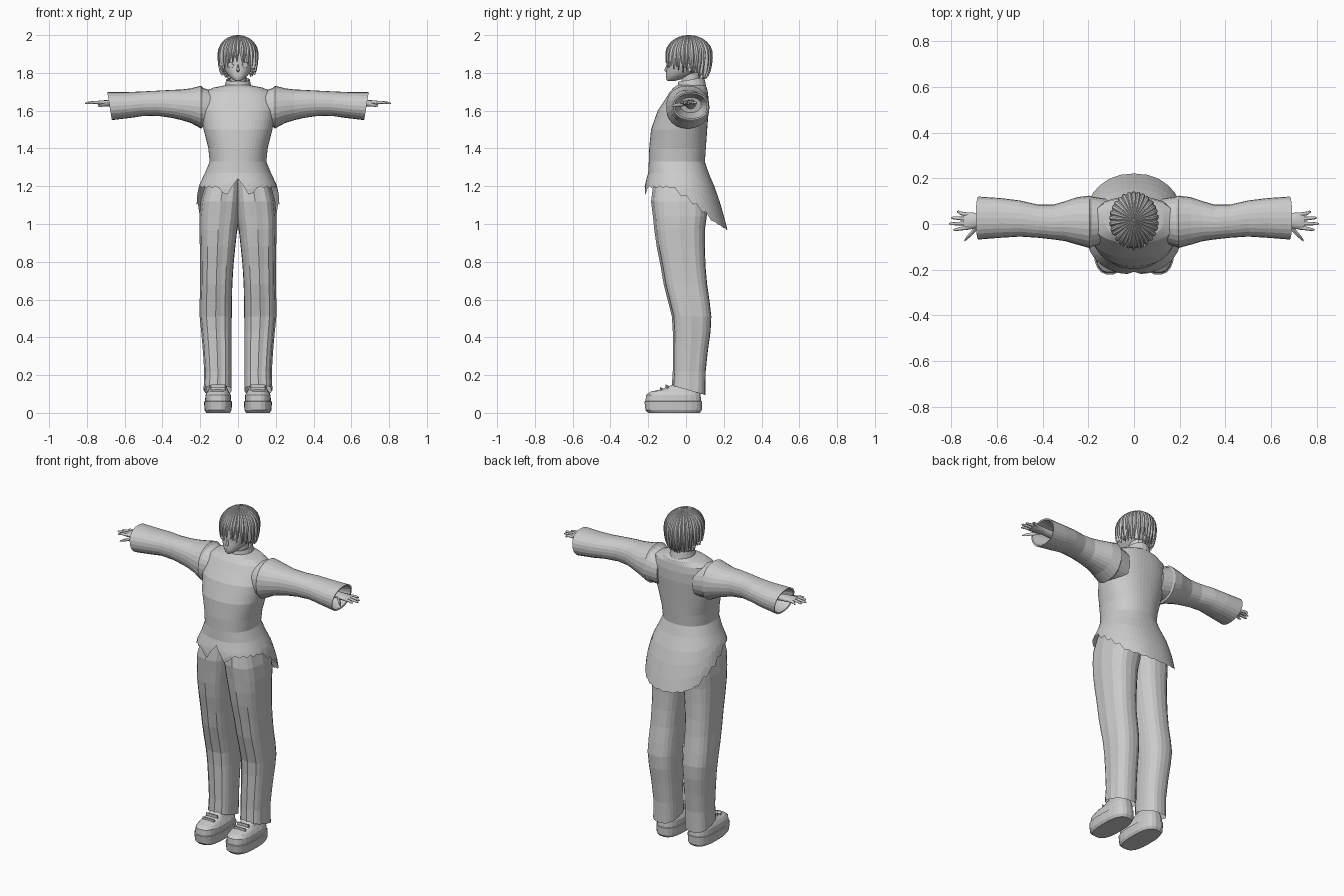
import bpy, bmesh, math, random
from mathutils import Vector

if "Cube" in bpy.data.objects:
    bpy.data.objects.remove(bpy.data.objects["Cube"])
random.seed(4)
TAU = math.tau

grey = bpy.data.materials.new("light_grey")
grey.diffuse_color = (0.6, 0.6, 0.6, 1)
grey.use_nodes = True
grey.node_tree.nodes["Principled BSDF"].inputs["Base Color"].default_value = grey.diffuse_color


def finish(name, bm, smooth=None):
    bmesh.ops.recalc_face_normals(bm, faces=bm.faces)
    me = bpy.data.meshes.new(name)
    bm.to_mesh(me)
    bm.free()
    ob = bpy.data.objects.new(name, me)
    bpy.context.collection.objects.link(ob)
    me.materials.append(grey)
    if smooth:
        bpy.ops.object.select_all(action='DESELECT')
        ob.select_set(True)
        bpy.context.view_layer.objects.active = ob
        bpy.ops.object.shade_smooth_by_angle(angle=math.radians(smooth))
    return ob


def loft(name, rings, caps=(True, True), smooth=None):
    bm = bmesh.new()
    rows = [[bm.verts.new(p) for p in r] for r in rings]
    n = len(rows[0])
    for a, b in zip(rows, rows[1:]):
        for i in range(n):
            j = (i + 1) % n
            bm.faces.new((a[i], a[j], b[j], b[i]))
    if caps[0]:
        bm.faces.new(rows[0])
    if caps[1]:
        bm.faces.new(rows[-1])
    return finish(name, bm, smooth)


def unit(a, p):
    """Point on a superellipse of exponent p."""
    c, s = math.cos(a), math.sin(a)
    return (math.copysign(abs(c) ** (2 / p), c), math.copysign(abs(s) ** (2 / p), s))


def section(x0, x1, y0, y1, z, n=24, p=2.3, tilt=0.0):
    """Horizontal section in a box; tilt raises it towards the front."""
    pts = []
    for i in range(n):
        u, v = unit(TAU * i / n, p)
        y = (y0 + y1) / 2 + v * (y1 - y0) / 2
        pts.append(((x0 + x1) / 2 + u * (x1 - x0) / 2, y, z - tilt * v))
    return pts


def table(rows, z):
    """Linear interpolation in rows sorted by falling first value."""
    for a, b in zip(rows, rows[1:]):
        if z >= b[0]:
            t = min(1, max(0, (a[0] - z) / (a[0] - b[0])))
            return [p + (q - p) * t for p, q in zip(a[1:], b[1:])]
    return rows[-1][1:]


# Coat: height, half width, front y, back y
COAT = [(1.735, .065, -.045, .10), (1.722, .13, -.065, .11), (1.70, .18, -.085, .115),
        (1.66, .195, -.11, .12), (1.60, .20, -.15, .12), (1.50, .182, -.185, .112),
        (1.40, .157, -.195, .105), (1.33, .15, -.197, .10), (1.27, .175, -.20, .12),
        (1.20, .208, -.22, .15), (1.10, .225, -.22, .185), (.95, .225, -.22, .225)]


def hem(i, n):
    """Jagged hem: short at the front, long rounded tail at the back."""
    d = abs((i - n / 4 + n / 2) % n - n / 2) / (n / 2) * 180
    jag = .018 * (i % 2)
    if d < 55:
        return .965 + .06 * (d / 55) ** 2 + jag * .4
    if d < 100:
        return 1.03 + .15 * (d - 55) / 45 + jag * 1.4
    if d > 176:
        return 1.24
    return 1.19 - (.035 if 160 < d < 168 else 0) + jag * .6


N = 56
hems = [hem(i, N) for i in range(N)]
coat_rows = []
levels = [1.735, 1.722, 1.70, 1.66, 1.60, 1.55, 1.50, 1.45, 1.40, 1.36, 1.33, 1.30, 1.27]
for z in levels + [.25, .5, .75, 1.0]:
    ring = []
    for i in range(N):
        zz = z if z > 1.1 else 1.27 + (hems[i] - 1.27) * z
        w, f, b = table(COAT, zz)
        u, v = unit(TAU * i / N, 2.25)
        ring.append((w * u, (f + b) / 2 + v * (b - f) / 2, zz))
    coat_rows.append(ring)
loft("coat", coat_rows, (True, False))

# Collar band and neck
loft("collar", [section(-r, r, .028 - r * 1.1, .028 + r * 1.1, z, 20, 2, -.012) for z, r in
                ((1.715, .072), (1.745, .066), (1.765, .062), (1.765, .056), (1.73, .056))])
loft("neck", [section(-.045, .045, -.025, .075, z, 16, 2) for z in (1.70, 1.83)], smooth=40)

# Sleeves: x, top z, bottom z, front y, back y; the last rows fold inside the cuff
SLEEVE = [(.12, 1.70, 1.51, -.08, .11), (.185, 1.72, 1.515, -.10, .12), (.195, 1.732, 1.505, -.105, .124),
          (.25, 1.718, 1.535, -.09, .117), (.30, 1.712, 1.55, -.075, .10), (.35, 1.71, 1.562, -.068, .085),
          (.42, 1.706, 1.572, -.06, .085), (.50, 1.702, 1.572, -.055, .103), (.58, 1.698, 1.562, -.06, .113),
          (.68, 1.698, 1.55, -.068, .12), (.678, 1.69, 1.558, -.06, .112), (.56, 1.67, 1.59, -.03, .08)]
# Legs: height, inner x, outer x, front y, back y
LEG = [(1.24, -.02, .165, -.17, .10), (1.12, -.015, .197, -.185, .115), (1.04, -.008, .205, -.175, .11),
       (.97, .004, .205, -.168, .10), (.88, .014, .202, -.155, .10), (.78, .024, .20, -.135, .103),
       (.68, .03, .20, -.118, .112), (.59, .032, .203, -.095, .125), (.51, .033, .203, -.075, .134),
       (.43, .034, .195, -.07, .13), (.33, .034, .186, -.07, .116), (.22, .034, .179, -.07, .104),
       (.12, .034, .182, -.075, .102)]
# Shoe: height, inner x, outer x, toe y, heel y
SHOE = [(0, .042, .168, -.20, .075), (.015, .034, .177, -.216, .085), (.06, .031, .18, -.221, .086),
        (.062, .036, .175, -.216, .082), (.095, .038, .172, -.212, .078), (.112, .048, .163, -.19, .075),
        (.125, .055, .155, -.13, .07), (.15, .062, .148, -.07, .065), (.19, .066, .144, -.05, .06)]


def tube(path, n=8):
    """Rings across x for (x, y, z, ry, rz)."""
    return [[(x, y + ry * math.cos(TAU * i / n), z + rz * math.sin(TAU * i / n)) for i in range(n)]
            for x, y, z, ry, rz in path]


for side, s in (("right", -1), ("left", 1)):
    def flip(rings):
        return [[(s * x, y, z) for x, y, z in r] for r in rings]

    rings = []
    for x, zt, zb, f, b in SLEEVE:
        ring = []
        for i in range(24):
            u, v = unit(TAU * i / 24, 2.2)
            slant = .012 * v if x > .5 else 0
            ring.append((x + slant, (f + b) / 2 + u * (b - f) / 2, (zt + zb) / 2 + v * (zt - zb) / 2))
        rings.append(ring)
    loft(side + "_sleeve", flip(rings))

    # Trouser leg with a pressed crease in front and along the outside
    rings = []
    for k, (z, a, b, f, r) in enumerate(LEG):
        ring = section(a, b, f, r, z, 24, 2.5, .025 if k == len(LEG) - 1 else 0)
        for i, dx, dy in ((17, .004, .006), (19, -.004, .006), (1, -.004, 0), (23, -.004, 0)):
            x, y, zz = ring[i]
            ring[i] = (x + dx, y + dy, zz)
        rings.append(ring)
    loft(side + "_trouser_leg", flip(rings), (True, False))

    loft(side + "_shoe", flip([section(a, b, f, r, z, 22, 2.7) for z, a, b, f, r in SHOE]))
    # Crossed laces
    for k, y in enumerate((-.13, -.10)):
        z = .127 + k * .014
        loft(side + "_lace", flip([section(.065, .145, y - .008, y + .008, z + d, 12, 4, .004)
                                   for d in (-.012, .006)]))

    # Hand: wrist and palm, four fingers and a thumb
    loft(side + "_palm", flip(tube([(.55, .025, 1.635, .03, .026), (.66, .02, 1.638, .025, .018),
                                    (.69, .015, 1.64, .034, .016), (.735, .012, 1.642, .038, .012),
                                    (.745, .012, 1.642, .034, .008)], 12)), smooth=50)
    for k, tip in enumerate((.79, .81, .80, .775)):
        y = -.016 + k * .019
        yt = y + (k - 1.3) * .007
        loft(side + "_finger", flip(tube([(.725, y, 1.642, .009, .009), (.76, (y + yt) / 2, 1.644, .008, .008),
                                          (tip - .008, yt, 1.64, .006, .006), (tip, yt, 1.639, .002, .002)])),
             smooth=50)
    loft(side + "_thumb", flip(tube([(.675, 0, 1.636, .014, .012), (.705, -.034, 1.632, .012, .010),
                                     (.73, -.06, 1.628, .009, .008), (.742, -.074, 1.626, .003, .003)])), smooth=50)

# Head: height, half width, front y, back y
HEAD = [(1.757, .014, -.098, -.06), (1.765, .028, -.104, -.03), (1.785, .05, -.106, .03), (1.81, .069, -.104, .08),
        (1.84, .08, -.10, .10), (1.88, .088, -.10, .115), (1.92, .086, -.096, .115), (1.955, .07, -.075, .10),
        (1.975, .045, -.045, .075), (1.985, .015, -.01, .04)]
loft("head", [section(-w, w, f, b, z, 28, 2.15) for z, w, f, b in HEAD], smooth=60)

# Nose
loft("nose", [section(-w, w, f, -.09, z, 8, 2) for z, w, f in
              ((1.806, .006, -.106), (1.812, .009, -.116), (1.825, .006, -.11), (1.845, .004, -.102))], smooth=60)


def plate(name, cx, z, rx, rz, y, n=14):
    """Thin upright oval lying against the face."""
    loft(name, [[(cx + k * rx * math.cos(TAU * i / n),
                  yy + .35 * abs(k * rx * math.cos(TAU * i / n) + cx) - .35 * abs(cx),
                  z + k * rz * math.sin(TAU * i / n)) for i in range(n)]
                for yy, k in ((y + .006, 1), (y, .95))])


for s in (-1, 1):
    plate("eye", s * .038, 1.84, .017, .012, -.096)
    plate("iris", s * .037, 1.84, .009, .011, -.098)
    plate("eyelid", s * .038, 1.853, .021, .003, -.099)
plate("mouth", 0, 1.785, .015, .002, -.108)

# Ears
for s in (-1, 1):
    loft("ear", [section(s * .086 - .008, s * .086 + .008, .01, .01 + d, z, 8, 2) for z, d in
                 ((1.805, .012), (1.83, .03), (1.86, .034), (1.87, .015))], smooth=60)


def hair_point(a, phi, lift):
    """Point on the head of hair; a = 0 at the back, phi grows from the crown."""
    k = math.sin(phi) if phi < math.pi / 2 else math.sin(phi) ** .45
    z = 1.895 + (.103 if phi < math.pi / 2 else .15) * math.cos(phi)
    return Vector((math.sin(a) * (.10 + lift) * k, .016 + math.cos(a) * (.117 + lift) * k, z + lift * .3))


def locks(name, count, lift, start, shift):
    """Tapered, ridged locks running from the crown to uneven tips."""
    bm = bmesh.new()
    for c in range(count):
        a = TAU * (c + shift) / count
        front = (1 - math.cos(a)) / 2
        tip_z = 1.772 + .068 * front ** 1.5 + random.uniform(-.006, .014)
        end = math.acos(max(-1, (tip_z - 1.895) / .15))
        bend = random.uniform(-.10, .10)
        rows = []
        for k in range(10):
            t = k / 9
            phi = start + (end - start) * t
            half = math.pi / count * (1.25 if t < .65 else 1.25 * (1 - t) / .35 + .04)
            m = a + bend * t * t
            rows.append([bm.verts.new(hair_point(m + o * half, phi, lift + h))
                         for o, h in ((-1, -.005), (-.35, .004), (.35, .004), (1, -.005))])
        for p, q in zip(rows, rows[1:]):
            for i in range(3):
                bm.faces.new((p[i], p[i + 1], q[i + 1], q[i]))
    finish(name, bm, 25)


locks("hair_inner", 26, -.004, .03, .5)
locks("hair_outer", 30, .005, .03, 0)

# Hair cap closing the crown, low at the back and high over the face
cap = []
for k in range(9):
    ring = []
    for i in range(32):
        a = TAU * i / 32
        end = 2.35 - .75 * ((1 - math.cos(a)) / 2) ** 1.5
        ring.append(hair_point(a, .03 + (end - .03) * k / 8, -.008))
    cap.append(ring)
loft("hair_cap", cap, (True, False), smooth=40)
